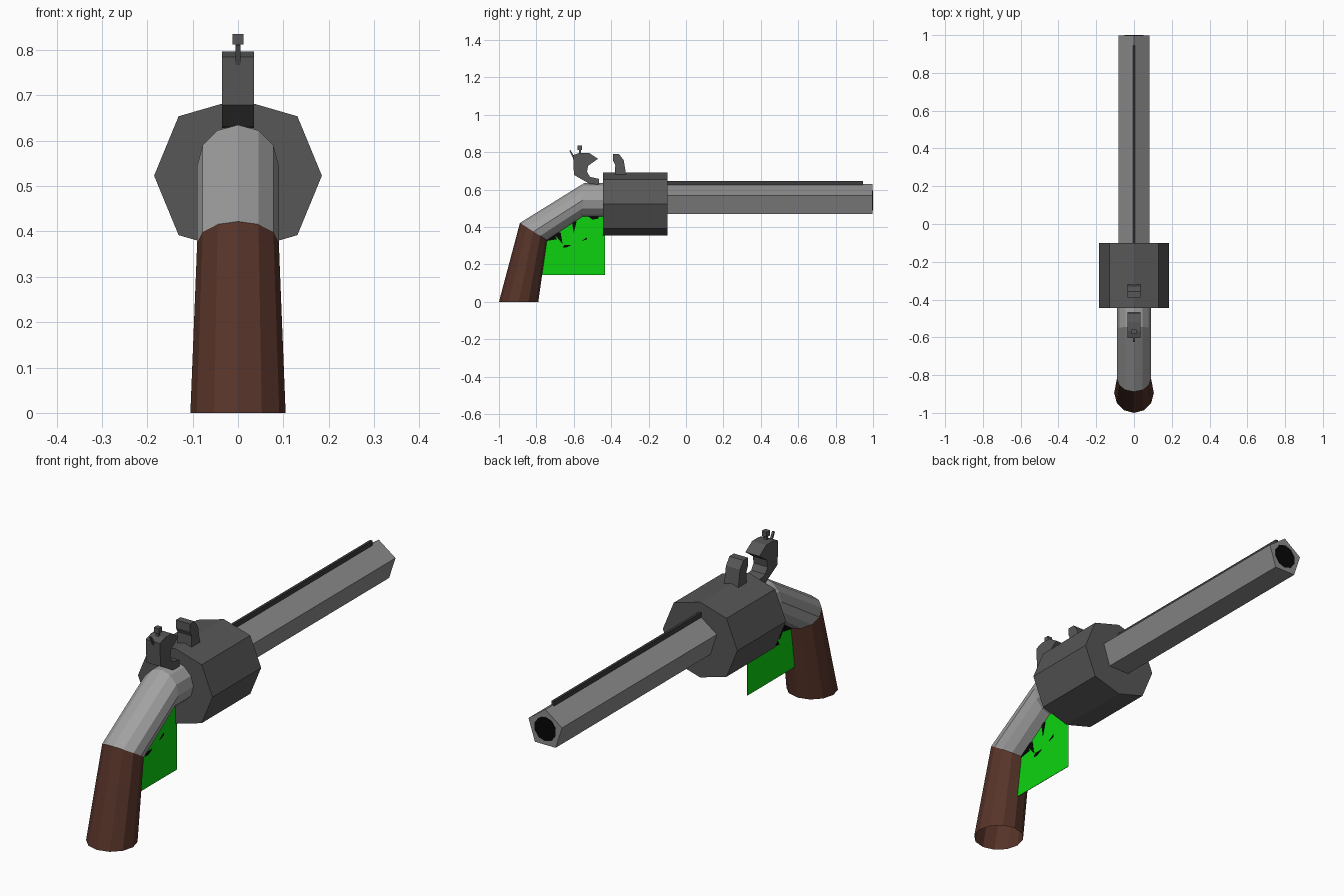
import bpy, bmesh, math
from mathutils import Vector

if "Cube" in bpy.data.objects:
    bpy.data.objects.remove(bpy.data.objects["Cube"])


def mat(name, r, g, b):
    m = bpy.data.materials.new(name)
    m.diffuse_color = (r, g, b, 1)
    m.use_nodes = True
    m.node_tree.nodes["Principled BSDF"].inputs["Base Color"].default_value = m.diffuse_color
    return m


STEEL = mat("barrel steel", 0.26, 0.26, 0.26)
FRAME = mat("frame silver", 0.36, 0.36, 0.36)
DARK = mat("dark gunmetal", 0.095, 0.095, 0.095)
RIB = mat("rib grey", 0.045, 0.045, 0.045)
WOOD = mat("grip brown", 0.095, 0.034, 0.022)
GREEN = mat("bright green", 0.004, 0.65, 0.005)
BLACK = mat("black", 0.002, 0.002, 0.002)


def finish(name, bm, material, fix=True):
    if fix:
        bmesh.ops.recalc_face_normals(bm, faces=bm.faces)
    me = bpy.data.meshes.new(name)
    bm.to_mesh(me)
    bm.free()
    me.materials.append(material)
    ob = bpy.data.objects.new(name, me)
    bpy.context.collection.objects.link(ob)
    return ob


def loft(name, rings, material, caps=(True, True)):
    """Skin a list of equal-length point rings."""
    bm = bmesh.new()
    vs = [[bm.verts.new(p) for p in ring] for ring in rings]
    n = len(vs[0])
    for a, b in zip(vs, vs[1:]):
        for i in range(n):
            j = (i + 1) % n
            bm.faces.new((a[i], a[j], b[j], b[i]))
    if caps[0]:
        bm.faces.new(vs[0])
    if caps[1]:
        bm.faces.new(vs[-1])
    return finish(name, bm, material)


def side_plate(name, pts, half, material, x=0.0):
    """Extrude a (y, z) outline across x."""
    return loft(name, [[(x + s * half, y, z) for y, z in pts] for s in (-1, 1)], material)


def box(name, x, y0, y1, z0, z1, material):
    return side_plate(name, [(y0, z0), (y1, z0), (y1, z1), (y0, z1)], x, material)


def ring(top, bottom, rx, n=12):
    """Ellipse ring spanning two (y, z) points, half width rx."""
    t, b = Vector(top), Vector(bottom)
    c, h = (t + b) / 2, (t - b) / 2
    out = []
    for i in range(n):
        a = 2 * math.pi * i / n
        p = c + h * math.cos(a)
        out.append((rx * math.sin(a), p.x, p.y))
    return out


def gon(n, r, y, zc):
    return [(r * math.sin(2 * math.pi * i / n), y, zc + r * math.cos(2 * math.pi * i / n))
            for i in range(n)]


# barrel: five sided, with muzzle hole and top rib
loft("barrel", [gon(5, 0.0875, -0.2, 0.542), gon(5, 0.0875, 0.998, 0.542)], STEEL)
loft("muzzle_hole", [gon(10, 0.054, 0.99, 0.542), gon(10, 0.054, 1.0, 0.542)], BLACK)
box("barrel_rib", 0.006, -0.15, 0.945, 0.6, 0.647, RIB)

# revolving cylinder: slightly squashed octagon
oct_pts = [(0, 0.169), (0.131, 0.131), (0.185, 0), (0.131, -0.131),
           (0, -0.169), (-0.131, -0.131), (-0.185, 0), (-0.131, 0.131)]
loft("cylinder", [[(x, y, 0.523 + z) for x, z in oct_pts] for y in (-0.445, -0.10)], DARK)

# bent rear frame and open-bottomed grip
neck = ring((-0.888, 0.422), (-0.743, 0.33), 0.09)
loft("frame", [ring((-0.43, 0.635), (-0.43, 0.455), 0.09),
               ring((-0.545, 0.635), (-0.556, 0.455), 0.09), neck], FRAME, (False, False))
loft("grip", [neck, ring((-1.0, 0.0), (-0.79, 0.0), 0.105)], WOOD, (False, False))

# green trigger panel with black trigger marks on both sides
box("trigger_panel", 0.001, -0.80, -0.433, 0.145, 0.47, GREEN)
marks = [
    [(-0.75, 0.325), (-0.69, 0.335), (-0.70, 0.36), (-0.735, 0.35)],
    [(-0.71, 0.37), (-0.66, 0.31), (-0.67, 0.37)],
    [(-0.66, 0.29), (-0.64, 0.29), (-0.61, 0.305), (-0.65, 0.305)],
    [(-0.61, 0.43), (-0.60, 0.37), (-0.585, 0.43)],
    [(-0.56, 0.325), (-0.53, 0.335), (-0.53, 0.345)],
    [(-0.54, 0.47), (-0.50, 0.44), (-0.47, 0.445), (-0.46, 0.47)],
]
for i, m in enumerate(marks):
    side_plate("trigger_mark_%d" % i, m, 0.003, BLACK)

# hammer with spur and sight bead
side_plate("hammer", [(-0.604, 0.785), (-0.567, 0.797), (-0.519, 0.797), (-0.471, 0.765),
                      (-0.524, 0.727), (-0.529, 0.695), (-0.513, 0.668), (-0.465, 0.658),
                      (-0.465, 0.628), (-0.513, 0.63), (-0.599, 0.679)], 0.035, DARK)
side_plate("hammer_spur", [(-0.624, 0.81), (-0.617, 0.812), (-0.595, 0.77), (-0.602, 0.765)],
           0.005, DARK)
box("bead_post", 0.006, -0.572, -0.562, 0.79, 0.814, DARK)
box("bead", 0.012, -0.579, -0.555, 0.812, 0.835, DARK)

# rear sight on top of the cylinder
side_plate("rear_sight", [(-0.39, 0.79), (-0.358, 0.79), (-0.333, 0.757), (-0.32, 0.68),
                          (-0.38, 0.68), (-0.378, 0.73), (-0.39, 0.755)], 0.035, DARK)
